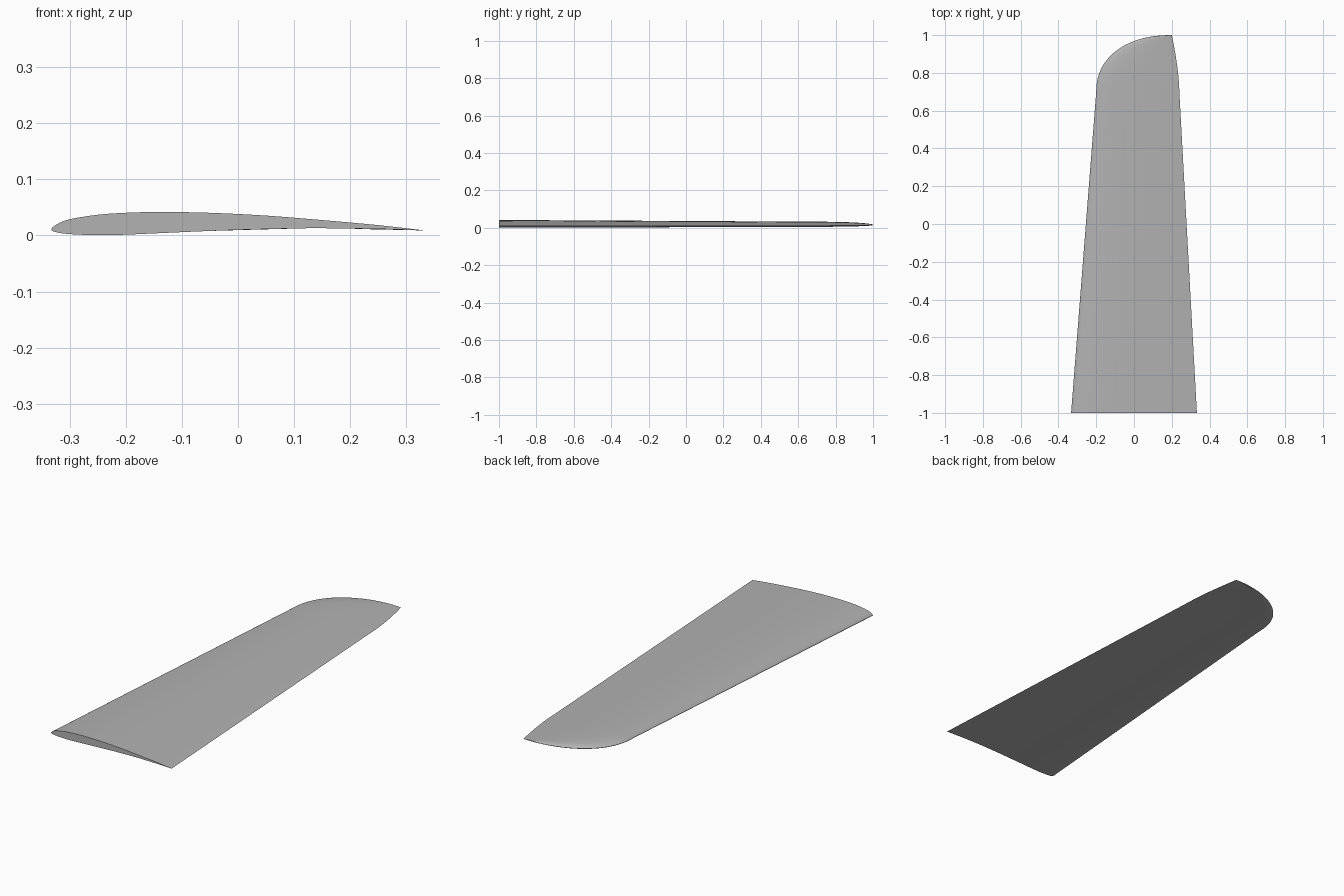
import bpy, bmesh, math
from mathutils import Vector

cube = bpy.data.objects.get("Cube")
if cube:
    bpy.data.objects.remove(cube, do_unlink=True)

# Root aerofoil (x, z): trailing edge, over the top, round the nose, back underneath
ROOT = [(.333, .009), (.25, .0185), (.15, .0275), (.05, .0355), (-.05, .0405),
        (-.14, .042), (-.2, .0405), (-.25, .037), (-.3, .029), (-.323, .02),
        (-.333, .011), (-.325, .006), (-.3, .0025), (-.25, .0005), (-.2, .0015),
        (-.1, .006), (0, .010), (.1, .0125), (.15, .013), (.25, .0115), (.333, .009)]
HALF = 0.333
TIP_Z = 0.015
BREAK = 0.7      # where the rounded tip starts
SPAN_END = 1.0


def smooth_curve(points, steps):
    """Catmull-Rom curve through the points, open at both ends."""
    pts = [Vector(p) for p in points]
    pts = [pts[0]] + pts + [pts[-1]]
    out = []
    for a, b, c, d in zip(pts, pts[1:], pts[2:], pts[3:]):
        for i in range(steps):
            t = i / steps
            out.append(b + (c - a) * (t / 2) + (2 * a - 5 * b + 4 * c - d) * (t * t / 2)
                       + (3 * b - a - 3 * c + d) * (t ** 3 / 2))
    return out


def planform(y):
    """Leading and trailing edge x at span position y."""
    if y <= BREAK:
        t = (y + 1) / (BREAK + 1)
        return -HALF + t * (HALF - 0.2), HALF + t * (0.24 - HALF)
    t = min((y - BREAK) / (SPAN_END - BREAK), 1)
    lead = 0.2 - 0.4 * (1 - t ** 2.2) ** (1 / 2.2)
    trail = 0.2 + 0.04 * (1 - t ** 1.6)
    return lead, trail


# Stations: even along the straight panel, bunched towards the tip
stations = [-1 + (BREAK + 1) * i / 12 for i in range(12)]
stations += [BREAK + (SPAN_END - BREAK) * math.sin(math.pi / 2 * i / 24) for i in range(24)]

profile = smooth_curve(ROOT, 3)
bm = bmesh.new()
rings = []
for y in stations:
    lead, trail = planform(y)
    scale = (trail - lead) / (2 * HALF)
    mid = (lead + trail) / 2
    rings.append([bm.verts.new((mid + p.x * scale, y, TIP_Z + (p.y - TIP_Z) * scale))
                  for p in profile])

# Skin, rounded tip and flat root cap
n = len(profile)
for r, s in zip(rings, rings[1:]):
    for i in range(n):
        j = (i + 1) % n
        bm.faces.new((r[i], r[j], s[j], s[i]))
tip = bm.verts.new((0.2, SPAN_END, TIP_Z))
for i in range(n):
    bm.faces.new((rings[-1][i], rings[-1][(i + 1) % n], tip))
bm.faces.new(rings[0])
bmesh.ops.recalc_face_normals(bm, faces=bm.faces)

mesh = bpy.data.meshes.new("wing_panel")
bm.to_mesh(mesh)
bm.free()
wing = bpy.data.objects.new("wing_panel", mesh)
bpy.context.collection.objects.link(wing)

# Plain grey skin
grey = bpy.data.materials.new("light_grey")
grey.use_nodes = True
color = (0.45, 0.45, 0.45, 1)
grey.diffuse_color = color
grey.node_tree.nodes["Principled BSDF"].inputs["Base Color"].default_value = color
mesh.materials.append(grey)

bpy.ops.object.select_all(action="DESELECT")
wing.select_set(True)
bpy.context.view_layer.objects.active = wing
bpy.ops.object.shade_smooth_by_angle(angle=math.radians(35))
